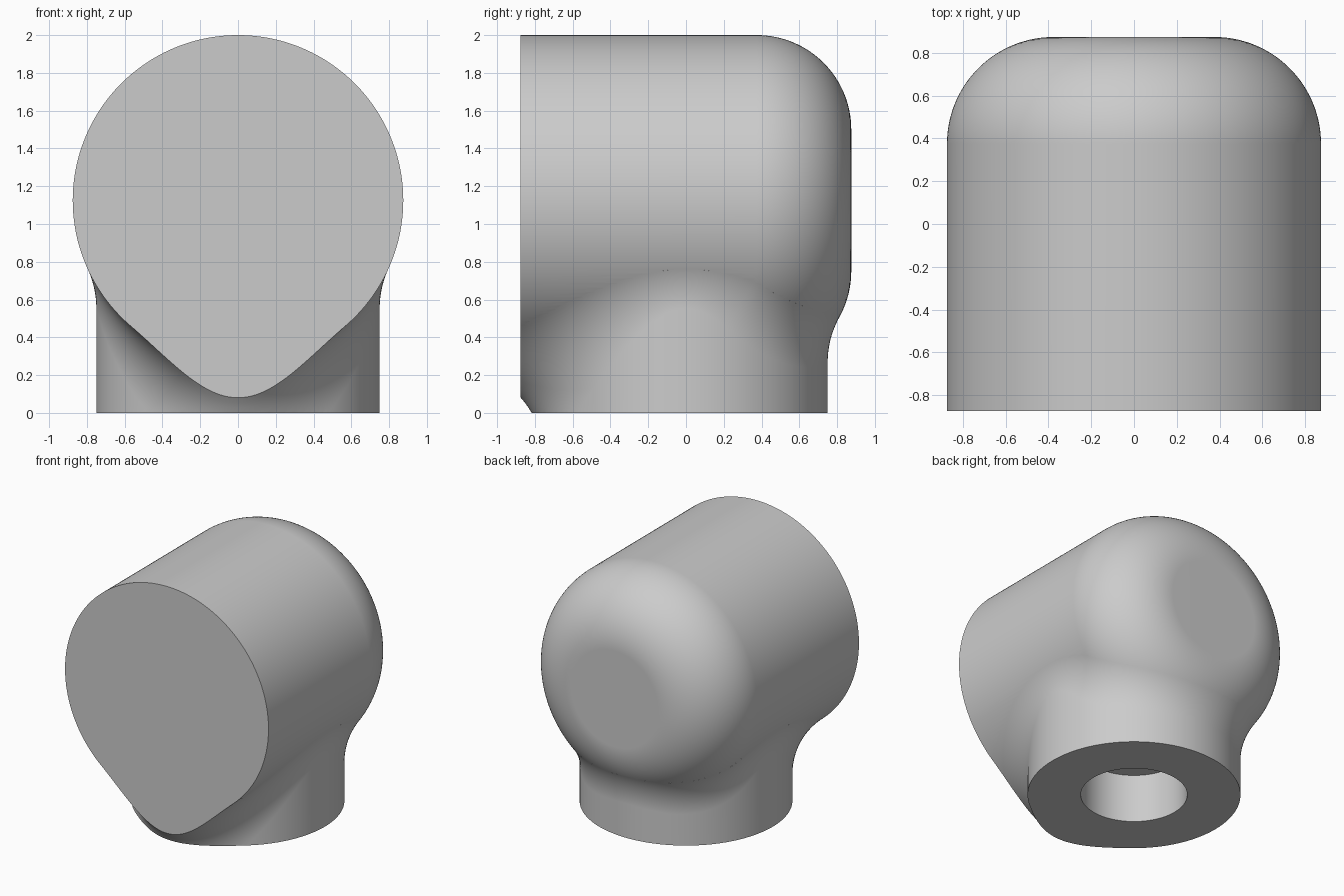
import bpy, bmesh
from math import sin, cos, pi, sqrt
from mathutils import Vector

if "Cube" in bpy.data.objects:
    bpy.data.objects.remove(bpy.data.objects["Cube"])

SEG = 192
BODY_R, STEM_R, ROUND = 0.875, 0.75, 0.5   # body, stem, all rounding radii
AXIS_Z = 1.125                              # height of the body axis
CORE = BODY_R - ROUND                       # radius of the flat back disc

grey = bpy.data.materials.new("light_grey")
grey.use_nodes = True
grey.diffuse_color = (0.6, 0.6, 0.6, 1)
grey.node_tree.nodes["Principled BSDF"].inputs["Base Color"].default_value = (0.6, 0.6, 0.6, 1)


def loft(name, rings, start, end):
    """Closed solid through equal rings of points, fanned to a point at both ends."""
    bm = bmesh.new()
    loops = [[bm.verts.new(p) for p in ring] for ring in rings]
    n = len(loops[0])
    for a, b in zip(loops, loops[1:]):
        for i in range(n):
            j = (i + 1) % n
            bm.faces.new((a[i], a[j], b[j], b[i]))
    for loop, tip in ((loops[0], start), (loops[-1], end)):
        v = bm.verts.new(tip)
        for i in range(n):
            bm.faces.new((loop[i], loop[(i + 1) % n], v))
    bmesh.ops.recalc_face_normals(bm, faces=bm.faces)
    mesh = bpy.data.meshes.new(name)
    bm.to_mesh(mesh)
    bm.free()
    mesh.materials.append(grey)
    obj = bpy.data.objects.new(name, mesh)
    bpy.context.collection.objects.link(obj)
    return obj


def combine(obj, other, operation):
    bpy.context.view_layer.objects.active = obj
    mod = obj.modifiers.new(operation, 'BOOLEAN')
    mod.operation, mod.object, mod.solver = operation, other, 'EXACT'
    bpy.ops.object.modifier_apply(modifier=mod.name)
    bpy.data.objects.remove(other)


angles = [2 * pi * i / SEG for i in range(SEG)]

# Body: horizontal cylinder with a rounded back edge, overlong at the front
profile = [(BODY_R, -1.5)]
for k in range(33):
    t = pi / 2 * k / 32
    profile.append((CORE + ROUND * cos(t), CORE + ROUND * sin(t)))
body = loft("body",
            [[(r * cos(a), y, AXIS_Z + r * sin(a)) for a in angles] for r, y in profile],
            (0, -1.5, AXIS_Z), (0, BODY_R, AXIS_Z))


# Stem: vertical cylinder flaring into the body with a rolling-ball fillet
def stem_section(a):
    x, y = (STEM_R + ROUND) * cos(a), (STEM_R + ROUND) * sin(a)
    back = max(y - CORE, 0)
    rho = CORE + sqrt(4 * ROUND ** 2 - back ** 2)
    ball = Vector((x, y, AXIS_Z - sqrt(rho ** 2 - x ** 2)))
    core = Vector((x * CORE / rho, min(y, CORE),
                   AXIS_Z + (ball.z - AXIS_Z) * CORE / rho))
    to_stem = Vector((-cos(a), -sin(a), 0))
    to_body = (core - ball).normalized()
    turn = to_stem.angle(to_body)
    pts = [Vector((STEM_R * cos(a), STEM_R * sin(a), -0.6))]
    for k in range(25):
        t = k / 24
        d = (to_stem * sin((1 - t) * turn) + to_body * sin(t * turn)) / sin(turn)
        pts.append(ball + ROUND * d)
    pts.append(pts[-1].lerp(Vector((0, 0, AXIS_Z)), 0.5))
    return pts


stem = loft("stem", list(zip(*[stem_section(a) for a in angles])),
            (0, 0, -0.6), (0, 0, AXIS_Z))
combine(body, stem, 'UNION')

# Trim flat at the front and at the base
bm = bmesh.new()
bm.from_mesh(body.data)
for point, normal in (((0, -BODY_R, 0), (0, -1, 0)), ((0, 0, 0), (0, 0, -1))):
    cut = bmesh.ops.bisect_plane(bm, geom=bm.verts[:] + bm.edges[:] + bm.faces[:],
                                 plane_co=point, plane_no=normal, clear_outer=True)
    edges = [e for e in cut["geom_cut"] if isinstance(e, bmesh.types.BMEdge)]
    bmesh.ops.contextual_create(bm, geom=edges)
bmesh.ops.recalc_face_normals(bm, faces=bm.faces)
bm.to_mesh(body.data)
bm.free()

# Blind round socket in the base
BORE_R, BORE_TOP = 0.375, 0.375
bore = loft("bore", [[(BORE_R * cos(a), BORE_R * sin(a), z) for a in angles]
                     for z in (-0.2, BORE_TOP)], (0, 0, -0.2), (0, 0, BORE_TOP))
combine(body, bore, 'DIFFERENCE')

# Smooth shading with sharp rims
body.name = "elbow_body"
body.select_set(True)
bpy.context.view_layer.objects.active = body
bpy.ops.object.shade_smooth_by_angle(angle=pi / 6)
weighted = body.modifiers.new("weighted_normals", 'WEIGHTED_NORMAL')
weighted.keep_sharp = True
